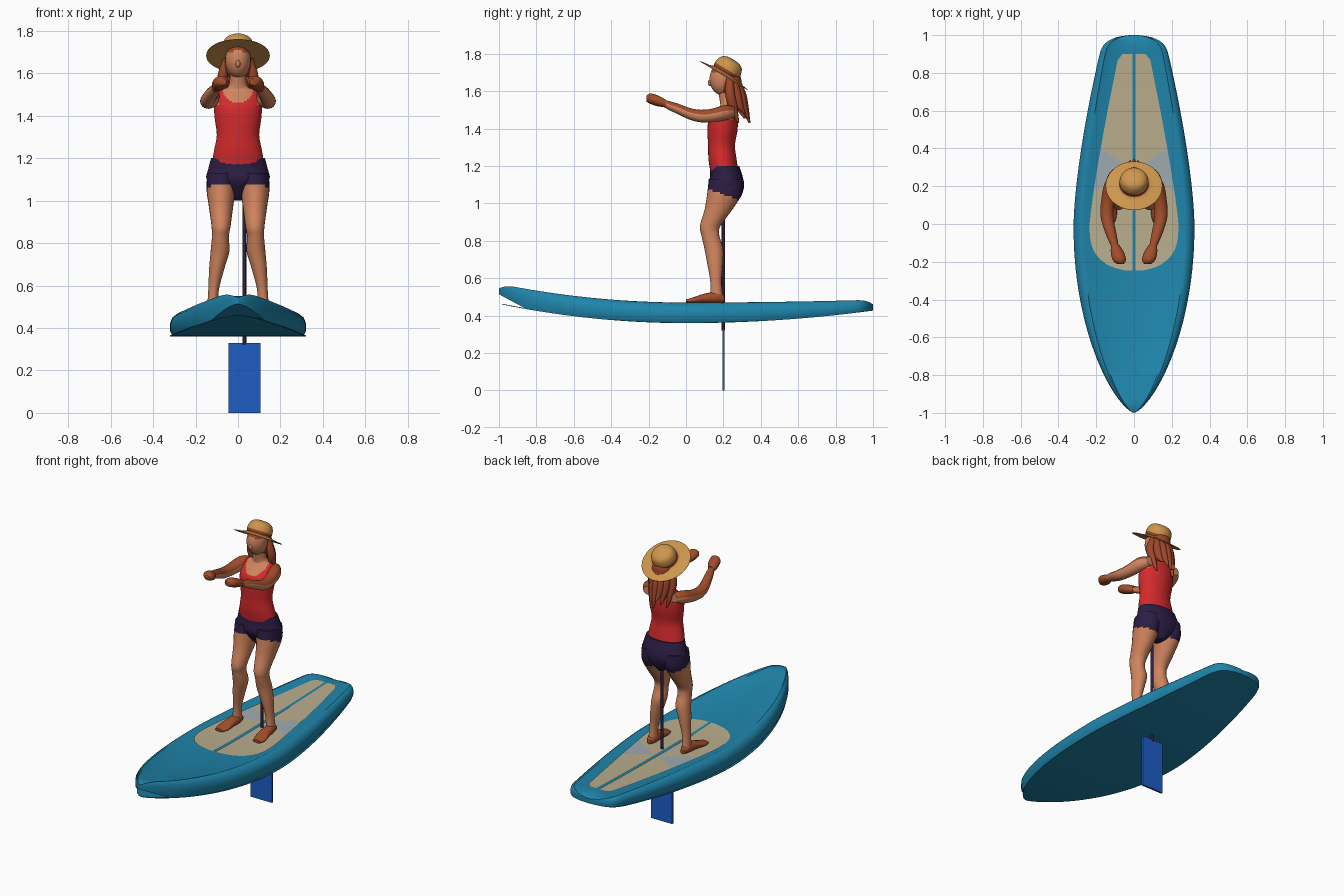
import bpy, bmesh, math
from mathutils import Vector, Matrix

if "Cube" in bpy.data.objects:
    bpy.data.objects.remove(bpy.data.objects["Cube"])


def material(name, *rgb):
    col = [(c / 255) ** 2.2 for c in rgb] + [1]
    m = bpy.data.materials.new(name)
    m.use_nodes = True
    m.diffuse_color = col
    m.node_tree.nodes["Principled BSDF"].inputs["Base Color"].default_value = col
    return m


TEAL = material("teal", 36, 132, 170)
SAND = material("pad beige", 184, 172, 140)
GREY = material("pad grey", 158, 170, 175)
STRAW = material("straw", 204, 148, 78)
RED = material("red", 212, 46, 48)
NAVY = material("dark navy", 48, 35, 70)
BLUE = material("blue", 34, 94, 196)
SKIN = material("skin", 208, 132, 95)
TAN = material("tanned skin", 160, 78, 46)
HAIR = material("auburn hair", 155, 72, 46)


def finish(name, bm, mats, rule=None, angle=50):
    """Turn a bmesh into a smooth shaded object, coloured by a rule on faces."""
    bmesh.ops.recalc_face_normals(bm, faces=bm.faces)
    bm.normal_update()
    if rule:
        for f in bm.faces:
            f.material_index = int(rule(f.calc_center_median(), f.normal))
    me = bpy.data.meshes.new(name)
    bm.to_mesh(me)
    bm.free()
    ob = bpy.data.objects.new(name, me)
    bpy.context.collection.objects.link(ob)
    for m in mats:
        me.materials.append(m)
    bpy.ops.object.select_all(action="DESELECT")
    ob.select_set(True)
    bpy.context.view_layer.objects.active = ob
    bpy.ops.object.shade_smooth_by_angle(angle=math.radians(angle))
    return ob


def skin_rows(bm, rows, closed=True, caps=True):
    """Bridge rows of points with quads."""
    vs = [[bm.verts.new(p) for p in r] for r in rows]
    n = len(vs[0])
    for a, b in zip(vs, vs[1:]):
        for i in range(n if closed else n - 1):
            j = (i + 1) % n
            bm.faces.new((a[i], a[j], b[j], b[i]))
    if caps:
        bm.faces.new(vs[0])
        bm.faces.new(vs[-1])


def loft(name, rings, mats, rule=None, axis="z", side=1, steps=4, n=24):
    """Smooth body through elliptical rings (x, y, z, radius x, other radius)."""
    pts = [rings[0]] + list(rings) + [rings[-1]]
    path = []
    for a, b, c, d in zip(pts, pts[1:], pts[2:], pts[3:]):
        for k in range(steps):
            t = k / steps
            path.append([q + t / 2 * (r - p + t * (2*p - 5*q + 4*r - s + t * (3*(q - r) + s - p)))
                         for p, q, r, s in zip(a, b, c, d)])
    path.append(rings[-1])
    rows = []
    for x, y, z, rx, ro in path:
        row = []
        for i in range(n):
            u = math.tau * i / n
            o = ro * math.sin(u)
            off = (0, o, 0) if axis == "z" else (0, 0, o)
            row.append(Vector((side * x + rx * math.cos(u), y, z)) + Vector(off))
        rows.append(row)
    bm = bmesh.new()
    skin_rows(bm, rows)
    return finish(name, bm, mats, rule)


def ball(name, loc, radii, mats, rule=None):
    bm = bmesh.new()
    bmesh.ops.create_uvsphere(bm, u_segments=32, v_segments=24, radius=1,
                              matrix=Matrix.Translation(loc) @ Matrix.Diagonal((*radii, 1)))
    return finish(name, bm, mats, rule)


# Board shape: half width, deck height and bottom height along y
def half_width(y):
    if y < 0:
        return .32 * max(0.0001, 1 - ((y + .02) / .98) ** 2) ** .7
    end = max(0, (y - .85) / .15)
    return .32 * (1 - .505 * y ** 1.5) * max(.03, 1 - end ** 5) ** .5


def deck(y):
    return .47 + (.1 if y < 0 else .015) * y * y - .025 * max(0, (abs(y) - .9) / .1) ** 3


def bottom(y):
    return .36 + (.1 if y < 0 else .065) * y * y


# Board hull: rounded rails and a slightly sunken deck
half = [(0, .92), (.78, .92), (.84, 1), (.9, .96), (.97, .8), (1, .55), (1, .2), (.96, 0)]
section = half + [(-x, z) for x, z in reversed(half[1:])]
stations = [-math.cos(math.pi * i / 64) for i in range(1, 64)]
rows = []
for y in [-.9995] + stations + [.9995]:
    w, top = half_width(y), deck(y)
    low = bottom(y) + .35 * max(0, -y - .85) + .002
    rows.append([(w * x, y, low + (top - low) * z) for x, z in section])
bm = bmesh.new()
skin_rows(bm, rows)
finish("board_hull", bm, [TEAL], angle=40)

# Thin bottom skin, parting from the hull at the nose
bm = bmesh.new()
skin_rows(bm, [[(s * half_width(y), y * .985, bottom(y) + h) for s, h in
                ((-1, 0), (1, 0), (1, .004), (-1, .004))] for y in stations])
finish("board_bottom_skin", bm, [TEAL], angle=40)


# Deck pads on either side of the centre line
def pad_width(y):
    if y < 0:
        return .235 * max(0, 1 - (-y / .25) ** 3) ** .5
    return .235 - .155 * (y / .9) ** 1.2


for side, label in ((1, "left"), (-1, "right")):
    rows = []
    for i in range(70):
        y = -.247 + 1.147 * i / 69
        w = max(.012, pad_width(y) - .02 * max(0, (y - .87) / .03))
        z = max(deck(y) - .08 * (deck(y) - bottom(y)), 0) + .004
        rows.append([(side * (.009 + (w - .009) * k / 16), y, z) for k in range(17)])
    bm = bmesh.new()
    skin_rows(bm, rows, closed=False, caps=False)
    if bm.faces:
        bm.normal_update()
    pad = finish(label + "_deck_pad", bm, [SAND, GREY],
                 lambda c, n: abs(c.y - .3) < .65 * (abs(c.x) - .02))
    if pad.data.polygons[0].normal.z < 0:
        pad.data.flip_normals()

# Paddle: shaft through the board and flat blade
loft("paddle_shaft", [(.03, .2, .32, .009, .009), (.03, .2, 1.04, .009, .009)], [NAVY], steps=1, n=12)
bm = bmesh.new()
bmesh.ops.create_cube(bm, size=1, matrix=Matrix.Translation((.03, .2, .165))
                      @ Matrix.Diagonal((.15, .012, .33, 1)))
finish("paddle_blade", bm, [BLUE])


# Torso with tank top, neckline and armholes
def top_colour(c, n):
    scoop = c.y < .22 and c.z > 1.46 + 9 * c.x ** 2 and abs(c.x) < .07
    return c.z > 1.525 or scoop or (abs(c.x) > .093 and c.z > 1.45)


loft("torso", [(0, .205, 1.17, .125, .075), (0, .195, 1.24, .112, .075), (0, .19, 1.31, .1, .072),
               (0, .195, 1.39, .11, .08), (0, .2, 1.45, .113, .078), (0, .215, 1.49, .106, .06),
               (0, .225, 1.52, .085, .045), (0, .222, 1.54, .045, .04), (0, .21, 1.61, .037, .04)],
     [RED, SKIN], top_colour, steps=7, n=48)
loft("shorts", [(0, .207, 1.2, .127, .078), (0, .215, 1.15, .14, .086), (0, .217, 1.1, .148, .094),
                (0, .225, 1.05, .1, .075), (0, .23, 1.0, .02, .04)], [NAVY])

# Limbs, mirrored
for side, label in ((1, "left"), (-1, "right")):
    loft(label + "_leg",
         [(.075, .21, 1.13, .07, .088), (.08, .205, 1.05, .068, .092), (.08, .175, .97, .057, .075),
          (.08, .13, .88, .045, .055), (.083, .13, .83, .04, .048), (.085, .148, .76, .044, .05),
          (.1, .155, .68, .036, .042), (.115, .16, .58, .025, .03), (.12, .163, .49, .026, .035)],
         [SKIN, NAVY], lambda c, n: c.z > 1.075 - .35 * (c.y - .12), side=side, steps=7)
    loft(label + "_foot",
         [(.12, .205, .488, .016, .016), (.12, .17, .497, .03, .03), (.125, .1, .492, .034, .026),
          (.132, .04, .482, .04, .016), (.135, 0, .478, .028, .009)], [TAN], axis="y", side=side)
    loft(label + "_arm",
         [(.095, .26, 1.49, .028, .026), (.118, .21, 1.485, .04, .04), (.138, .12, 1.468, .036, .035),
          (.143, .04, 1.473, .034, .032), (.122, -.05, 1.508, .029, .028), (.1, -.12, 1.535, .02, .02)],
         [SKIN, TAN], lambda c, n: n.z > .3 or c.y < -.1, axis="y", side=side)
    loft(label + "_fist",
         [(.1, -.11, 1.535, .021, .021), (.088, -.15, 1.548, .035, .029),
          (.078, -.19, 1.56, .035, .028), (.072, -.212, 1.56, .018, .016)], [TAN], axis="y", side=side)

# Head, nose and hair
ball("head", (0, .2, 1.665), (.06, .074, .088), [SKIN, HAIR],
     lambda c, n: c.y > .215 or c.z > 1.71 - .3 * abs(c.x))
ball("nose", (0, .13, 1.645), (.011, .013, .018), [SKIN])
ball("hair_back", (0, .235, 1.645), (.066, .062, .08), [HAIR])
for i in range(7):
    s = (i - 3) / 3
    back = .06 * (1 - s * s)
    drop = .025 * (i % 3)
    loft("hair_lock_%d" % (i + 1),
         [(s * .05, .235 + back / 2, 1.67, .02, .02), (s * .072, .235 + back, 1.59, .024, .026),
          (s * .07, .25 + back, 1.52, .02, .024), (s * .06, .28 + back, 1.43 + drop, .004, .005)],
         [HAIR], n=12)

# Straw hat, tilted back, with a band
tilt = Matrix.Translation((0, .207, 1.692)) @ Matrix.Rotation(math.radians(-31), 4, "X")
profile = [(.07, -.004), (.142, -.011), (.143, -.007), (.079, .004), (.077, .026),
           (.074, .048), (.062, .073), (.036, .087), (.004, .09)]
hat = loft("straw_hat", [(0, 0, z, r, r) for r, z in profile], [STRAW, HAIR],
           lambda c, n: .004 < c.z < .026 and math.hypot(c.x, c.y) < .08, n=40, steps=3)
hat.data.transform(tilt)
